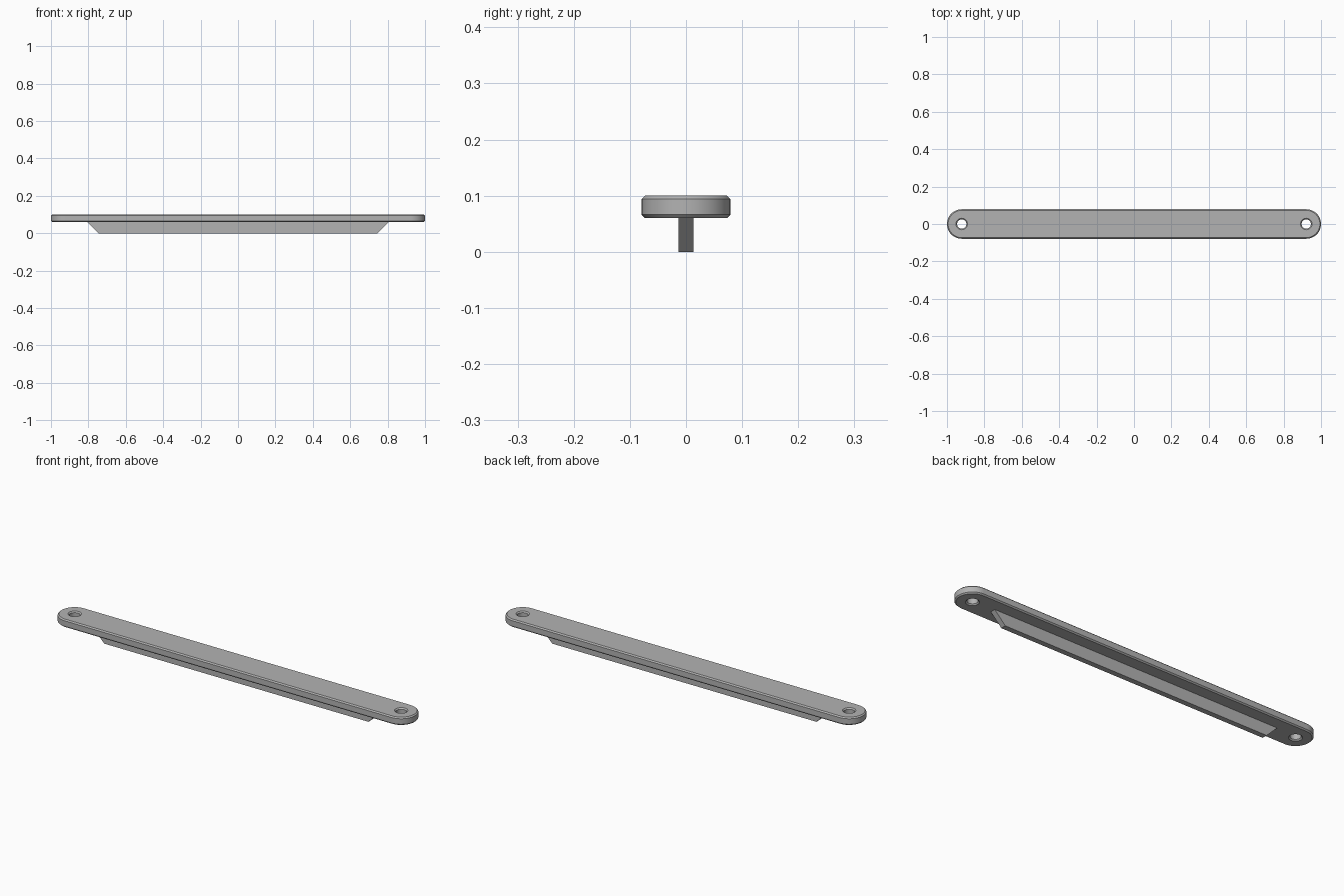
import bpy, bmesh
from math import sin, cos, pi

if "Cube" in bpy.data.objects:
    bpy.data.objects.remove(bpy.data.objects["Cube"])

RADIUS, HOLE, END = 0.079, 0.025, 0.921
LOW, HIGH, CHAMFER = 0.06, 0.1, 0.006

grey = bpy.data.materials.new("plain grey")
grey.use_nodes = True
grey.diffuse_color = (0.45, 0.45, 0.45, 1)
grey.node_tree.nodes["Principled BSDF"].inputs["Base Color"].default_value = (0.45, 0.45, 0.45, 1)


def finish(name, bm):
    bmesh.ops.recalc_face_normals(bm, faces=bm.faces[:])
    mesh = bpy.data.meshes.new(name)
    bm.to_mesh(mesh)
    bm.free()
    mesh.materials.append(grey)
    obj = bpy.data.objects.new(name, mesh)
    bpy.context.collection.objects.link(obj)
    return obj


def arc(cx, r, start, sweep, n):
    return [(cx + r * cos(start + sweep * i / n), r * sin(start + sweep * i / n)) for i in range(n + 1)]


def stadium(inset):
    r = RADIUS - inset
    return arc(END, r, -pi / 2, pi, 24) + arc(-END, r, pi / 2, pi, 24)


def hole(side):
    return lambda inset: arc(side * END, HOLE + inset, 0, 2 * pi, 32)[:-1]


def wall(bm, outline):
    """Chamfered wall through four levels; returns its bottom and top rims."""
    levels = [(CHAMFER, LOW), (0, LOW + CHAMFER), (0, HIGH - CHAMFER), (CHAMFER, HIGH)]
    rings = [[bm.verts.new((x, y, z)) for x, y in outline(inset)] for inset, z in levels]
    for a, b in zip(rings, rings[1:]):
        for i in range(len(a)):
            j = (i + 1) % len(a)
            bm.faces.new((a[i], a[j], b[j], b[i]))
    return rings[0], rings[-1]


# Rounded plate with a chamfered screw hole at each end
bm = bmesh.new()
walls = [wall(bm, outline) for outline in (stadium, hole(-1), hole(1))]
for level in (0, 1):
    rim = []
    for pair in walls:
        ring = pair[level]
        rim += [bm.edges.get((v, ring[(i + 1) % len(ring)])) for i, v in enumerate(ring)]
    bmesh.ops.triangle_fill(bm, edges=rim, use_beauty=True, use_dissolve=False)
plate = finish("mounting_plate", bm)
bpy.context.view_layer.objects.active = plate
plate.select_set(True)
bpy.ops.object.shade_smooth_by_angle(angle=0.5)

# Thin rib with sloping ends under the plate
bm = bmesh.new()
profile = [(-0.745, 0), (0.745, 0), (0.805, LOW), (-0.805, LOW)]
side = bm.faces.new([bm.verts.new((x, -0.0135, z)) for x, z in profile])
extruded = bmesh.ops.extrude_face_region(bm, geom=[side])
for v in extruded["geom"]:
    if isinstance(v, bmesh.types.BMVert):
        v.co.y = 0.0135
finish("underside_rib", bm)
